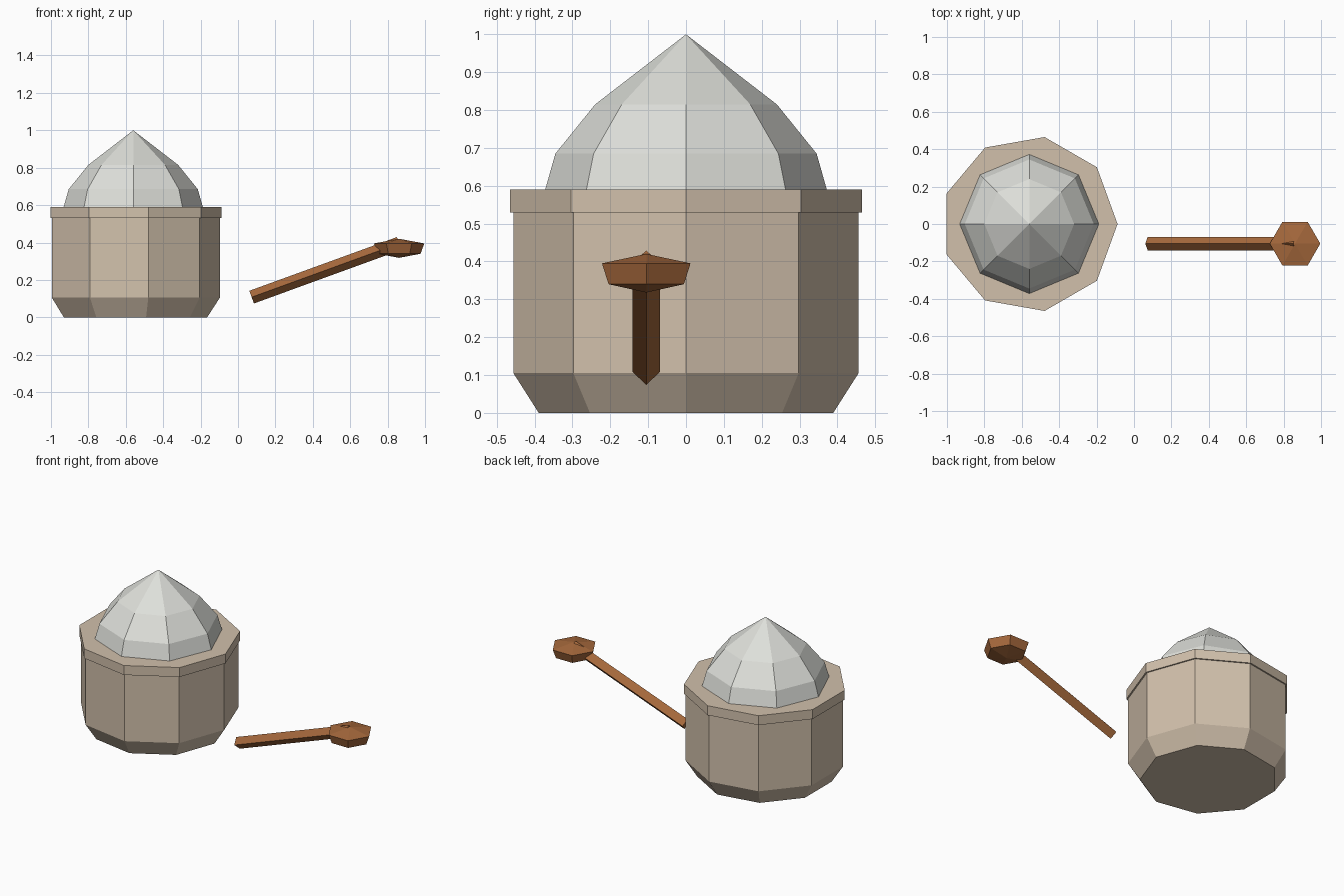
import bpy, bmesh
from math import cos, sin, pi, radians
from mathutils import Matrix

cube = bpy.data.objects.get("Cube")
if cube:
    bpy.data.objects.remove(cube, do_unlink=True)


def material(name, rgb):
    m = bpy.data.materials.new(name)
    m.use_nodes = True
    m.diffuse_color = (*rgb, 1)
    bsdf = next(n for n in m.node_tree.nodes if n.type == 'BSDF_PRINCIPLED')
    bsdf.inputs["Base Color"].default_value = (*rgb, 1)
    return m


beige = material("beige clay", (0.64, 0.53, 0.41))
white = material("pale grey", (0.73, 0.74, 0.70))
brown = material("brown wood", (0.38, 0.14, 0.045))


def lathe(name, sides, profile, mat, matrix):
    """Flat-faceted solid of revolution from (radius, z) pairs, closed at both ends."""
    bm = bmesh.new()
    rings = []
    for r, z in profile:
        if r == 0:
            rings.append([bm.verts.new((0, 0, z))])
        else:
            rings.append([bm.verts.new((r * cos(2 * pi * i / sides), r * sin(2 * pi * i / sides), z))
                          for i in range(sides)])
    for low, high in zip(rings, rings[1:]):
        for i in range(sides):
            j = (i + 1) % sides
            corners = [low[i % len(low)], low[j % len(low)], high[j % len(high)], high[i % len(high)]]
            bm.faces.new(list(dict.fromkeys(corners)))
    for ring in (rings[0], rings[-1]):
        if len(ring) > 1:
            bm.faces.new(ring)
    bmesh.ops.recalc_face_normals(bm, faces=bm.faces[:])
    mesh = bpy.data.meshes.new(name)
    bm.to_mesh(mesh)
    bm.free()
    mesh.materials.append(mat)
    obj = bpy.data.objects.new(name, mesh)
    obj.matrix_world = matrix
    bpy.context.collection.objects.link(obj)
    return obj


# Pot with a chamfered foot, its rim and the heap inside
pot_place = Matrix.Translation((-0.56, 0, 0))
lathe("pot_body", 9, [(0.395, 0), (0.463, 0.105), (0.463, 0.55)], beige, pot_place)
lathe("pot_rim", 9, [(0.472, 0.53), (0.472, 0.59)], beige, pot_place)
lathe("heap", 8, [(0.372, 0.57), (0.372, 0.59), (0.345, 0.685), (0.24, 0.815), (0, 1.0)],
      white, pot_place)

# Spoon: diamond-section handle leaning up into a six-sided head
lathe("spoon_handle", 4, [(0.036, 0), (0.036, 0.84)], brown,
      Matrix.Translation((0.073, -0.105, 0.108)) @ Matrix.Rotation(radians(70), 4, 'Y'))
lathe("spoon_head", 6, [(0, 0.318), (0.115, 0.34), (0.135, 0.395), (0, 0.42)], brown,
      Matrix.Translation((0.861, -0.105, 0)))
